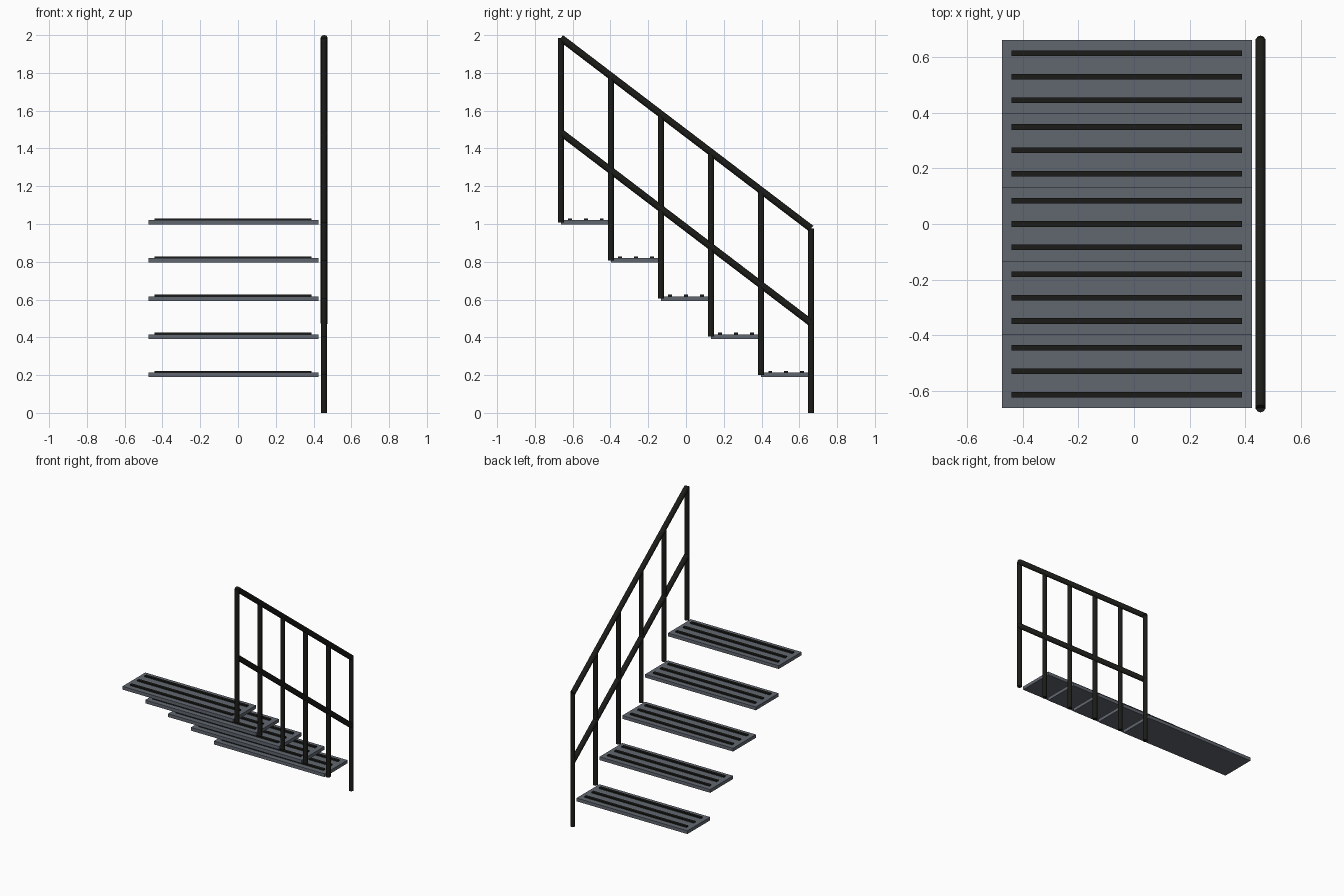
import bpy
from mathutils import Vector

if "Cube" in bpy.data.objects:
    bpy.data.objects.remove(bpy.data.objects["Cube"])

RUN, RISE = 0.265, 0.2018      # tread depth and step height
RAIL_X = 0.456


def material(name, rgb):
    m = bpy.data.materials.new(name)
    m.diffuse_color = (*rgb, 1)
    m.use_nodes = True
    m.node_tree.nodes["Principled BSDF"].inputs["Base Color"].default_value = m.diffuse_color
    return m


STEEL = material("grey_steel", (0.12, 0.135, 0.16))
BLACK = material("black_metal", (0.011, 0.011, 0.009))


def box(name, center, size, mat):
    bpy.ops.mesh.primitive_cube_add(size=1, location=center)
    ob = bpy.context.object
    ob.name = name
    ob.scale = size
    bpy.ops.object.transform_apply(location=False, rotation=False, scale=True)
    ob.data.materials.append(mat)


def tube(name, a, b, radius):
    a, b = Vector(a), Vector(b)
    bpy.ops.mesh.primitive_cylinder_add(vertices=20, radius=radius, depth=(b - a).length,
                                        location=(a + b) / 2)
    ob = bpy.context.object
    ob.name = name
    ob.rotation_euler = (b - a).to_track_quat('Z', 'Y').to_euler()
    ob.data.materials.append(BLACK)
    bpy.ops.object.shade_smooth_by_angle()


# Treads with three raised grip strips each, climbing toward the front
for i in range(5):
    y, z = RUN * (2 - i), RISE * (i + 1)
    box(f"tread_{i + 1}", (-0.025, y, z), (0.9, RUN, 0.024), STEEL)
    for j in (-1, 0, 1):
        box(f"grip_strip_{i + 1}_{j + 2}", (-0.026, y + j * 0.0845, z + 0.0145),
            (0.83, 0.02, 0.013), BLACK)

# Posts along the tread edges
for i in range(6):
    y, z = RUN * (2.5 - i), RISE * i
    tube(f"post_{i + 1}", (RAIL_X, y, z), (RAIL_X, y, z + 0.976), 0.016)

# Sloping handrail and middle rail
for name, h in (("handrail", 0.976), ("middle_rail", 0.476)):
    tube(name, (RAIL_X, 2.5 * RUN, h), (RAIL_X, -2.5 * RUN, h + 5 * RISE), 0.0185)
